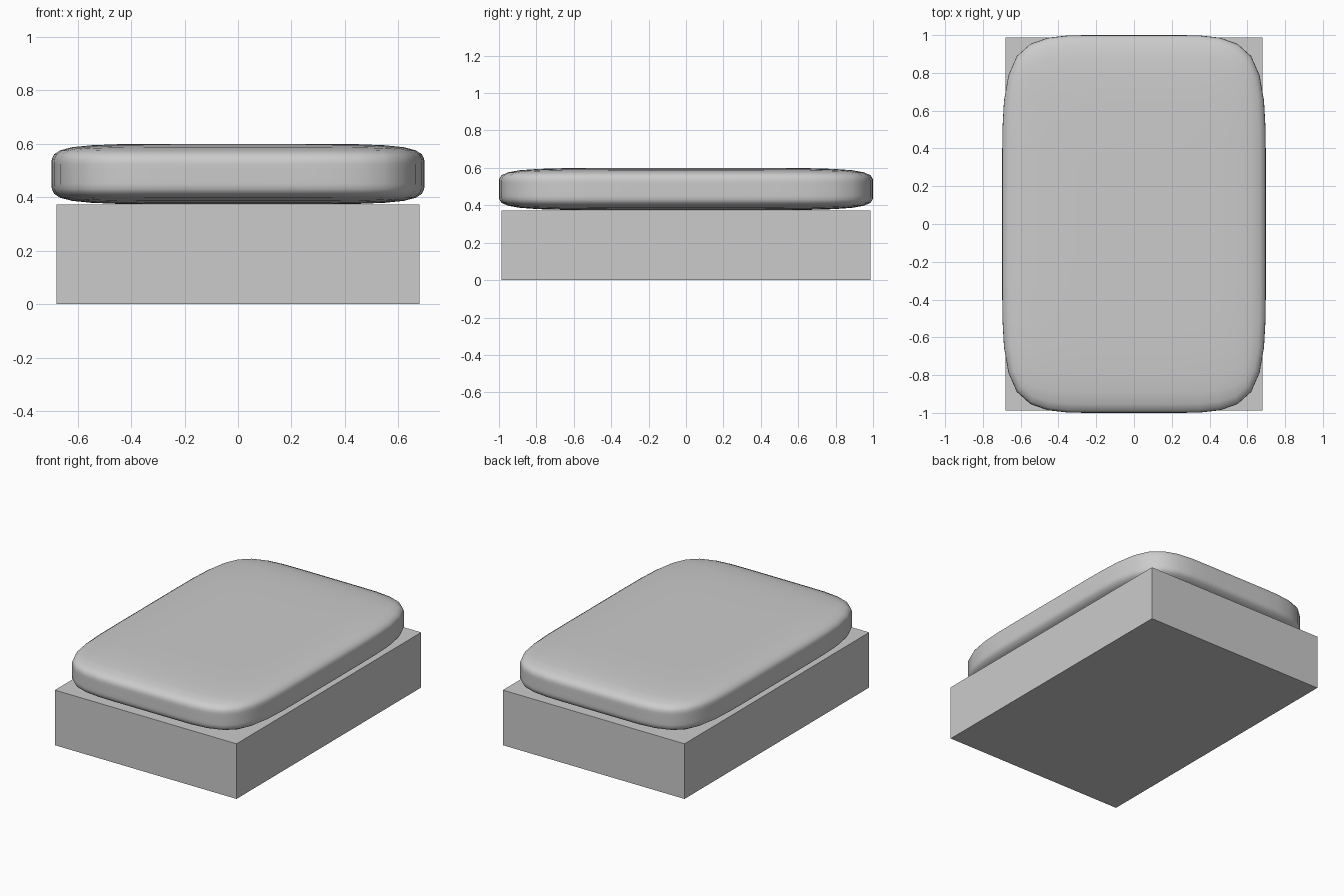
import bpy, bmesh

if "Cube" in bpy.data.objects:
    bpy.data.objects.remove(bpy.data.objects["Cube"])


def box(name, size, z_mid, cuts=0):
    """Box of the given size, optionally gridded evenly on every side."""
    bm = bmesh.new()
    bmesh.ops.create_cube(bm, size=1)
    if cuts:
        bmesh.ops.subdivide_edges(bm, edges=bm.edges[:], cuts=cuts, use_grid_fill=True)
    bmesh.ops.scale(bm, vec=size, verts=bm.verts)
    bmesh.ops.translate(bm, vec=(0, 0, z_mid), verts=bm.verts)
    mesh = bpy.data.meshes.new(name)
    bm.to_mesh(mesh)
    bm.free()
    obj = bpy.data.objects.new(name, mesh)
    bpy.context.collection.objects.link(obj)
    return obj


# Plain rectangular base
box("bed_base", (1.36, 1.974, 0.373), 0.1865)

# Soft mattress: a three-by-three grid box rounded by subdivision
mattress = box("mattress", (1.396, 2.0, 0.226), 0.487, cuts=2)
mattress.data.polygons.foreach_set("use_smooth", [True] * len(mattress.data.polygons))
soften = mattress.modifiers.new("soften", 'SUBSURF')
soften.levels = soften.render_levels = 2
soften.use_limit_surface = True
